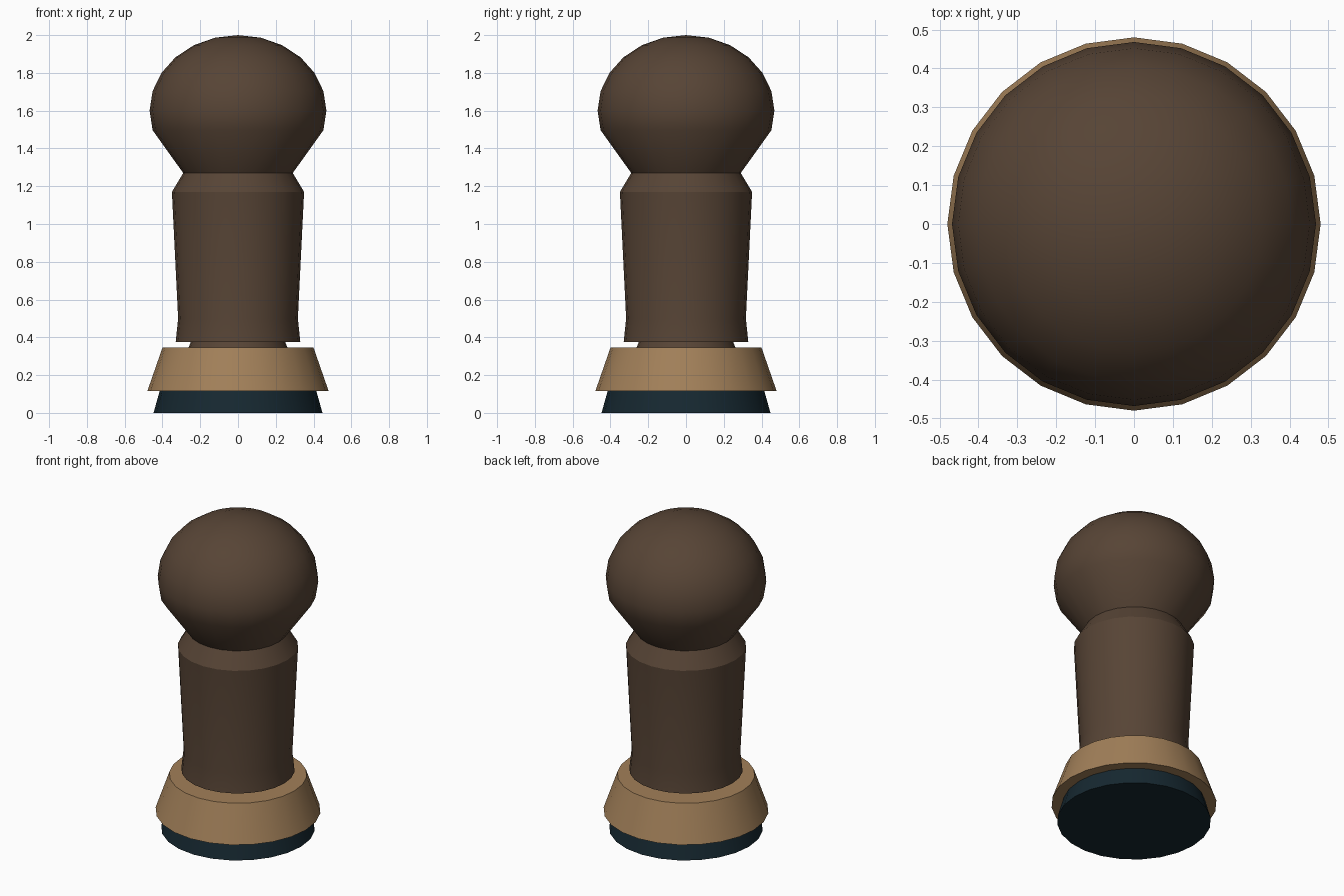
import bpy, bmesh, math
from math import sin, cos, radians, pi

if "Cube" in bpy.data.objects:
    bpy.data.objects.remove(bpy.data.objects["Cube"])

SIDES = 24


def material(name, rgb):
    m = bpy.data.materials.new(name)
    m.diffuse_color = (*rgb, 1)
    m.use_nodes = True
    m.node_tree.nodes["Principled BSDF"].inputs["Base Color"].default_value = m.diffuse_color
    return m


def lathe(name, profile, mat):
    """Revolve (radius, z) points around z; radius 0 closes to a pole, open ends are capped."""
    bm = bmesh.new()
    rings = []
    for r, z in profile:
        if r == 0:
            rings.append([bm.verts.new((0, 0, z))] * SIDES)
        else:
            rings.append([bm.verts.new((r * cos(2 * pi * i / SIDES), r * sin(2 * pi * i / SIDES), z))
                          for i in range(SIDES)])
    for low, high in zip(rings, rings[1:]):
        for i in range(SIDES):
            j = (i + 1) % SIDES
            quad = [low[i], low[j], high[j], high[i]]
            bm.faces.new(list(dict.fromkeys(quad)))
    for ring, (r, z) in ((rings[0], profile[0]), (rings[-1], profile[-1])):
        if r > 0:
            bm.faces.new(ring)
    bmesh.ops.recalc_face_normals(bm, faces=bm.faces)
    mesh = bpy.data.meshes.new(name)
    bm.to_mesh(mesh)
    bm.free()
    obj = bpy.data.objects.new(name, mesh)
    bpy.context.collection.objects.link(obj)
    mesh.materials.append(mat)
    bpy.ops.object.select_all(action='DESELECT')
    obj.select_set(True)
    bpy.context.view_layer.objects.active = obj
    bpy.ops.object.shade_smooth_by_angle(angle=radians(30))
    return obj


wood = material("dark_wood", (0.095, 0.058, 0.036))
tan = material("tan_wood", (0.36, 0.215, 0.10))
teal = material("dark_teal", (0.008, 0.021, 0.03))

# Foot and flared collar
lathe("foot", [(0.447, 0), (0.415, 0.115)], teal)
lathe("collar", [(0.48, 0.115), (0.40, 0.345)], tan)

# Short neck, tapered body with chamfered shoulder
lathe("neck", [(0.262, 0.345), (0.25, 0.375)], wood)
lathe("body", [(0.33, 0.375), (0.317, 0.50), (0.35, 1.17), (0.29, 1.27)], wood)

# Rounded head: flattened dome over a cone
dome = [(0.468 * cos(radians(a)), 1.6 + 0.4 * sin(radians(a))) for a in range(-15, 90, 15)]
lathe("head", [(0.29, 1.27)] + dome + [(0, 2.0)], wood)
